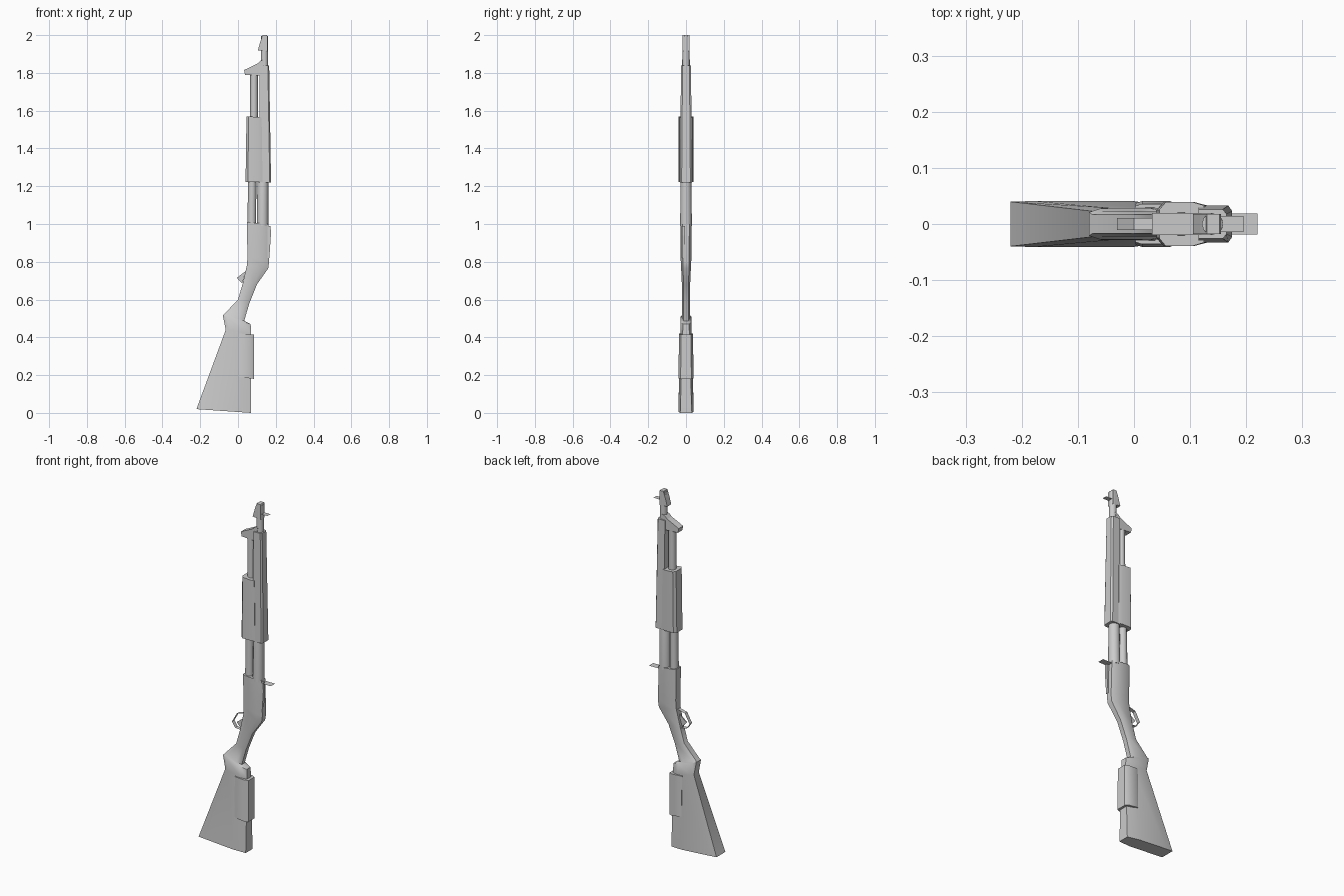
import bpy, bmesh, math

if "Cube" in bpy.data.objects:
    bpy.data.objects.remove(bpy.data.objects["Cube"])


def finish(name, verts, faces, smooth=None):
    me = bpy.data.meshes.new(name)
    me.from_pydata(verts, [], faces)
    bm = bmesh.new()
    bm.from_mesh(me)
    bmesh.ops.recalc_face_normals(bm, faces=bm.faces)
    bm.to_mesh(me)
    bm.free()
    ob = bpy.data.objects.new(name, me)
    bpy.context.collection.objects.link(ob)
    if smooth:
        bpy.ops.object.select_all(action='DESELECT')
        ob.select_set(True)
        bpy.context.view_layer.objects.active = ob
        bpy.ops.object.shade_smooth_by_angle(angle=math.radians(smooth))
    return ob


def loft(name, rings, smooth=40):
    n = len(rings[0])
    verts = [p for r in rings for p in r]
    faces = [(k * n + i, k * n + (i + 1) % n, (k + 1) * n + (i + 1) % n, (k + 1) * n + i)
             for k in range(len(rings) - 1) for i in range(n)]
    faces += [tuple(range(n)), tuple(range(len(verts) - n, len(verts)))]
    return finish(name, verts, faces, smooth)


def section(xl, zl, xr, zr, w, left=.75, right=.6):
    # chamfered cross-section between an underside point and a top point
    half = [(0, w * left), (.14, w), (.75, w), (1, w * right)]
    pts = half + [(t, -y) for t, y in reversed(half)]
    return [(xl + (xr - xl) * t, y, zl + (zr - zl) * t) for t, y in pts]


def prism(name, profile, y0, y1):
    return loft(name, [[(x, y, z) for x, z in profile] for y in (y0, y1)], None)


def tube(name, stations, sides=10):
    # stations: centre x, height, radius
    return loft(name, [[(x + r * math.cos(2 * math.pi * i / sides),
                         r * math.sin(2 * math.pi * i / sides), z)
                        for i in range(sides)] for x, z, r in stations])


def strip(name, path, hw):
    # thin sheet following a path in the side profile
    verts = [(x, y, z) for x, z in path for y in (-hw, hw)]
    faces = [(2 * i, 2 * i + 1, 2 * i + 3, 2 * i + 2) for i in range(len(path) - 1)]
    return finish(name, verts, faces)


# Stock, grip and receiver as one continuous body
loft("stock_and_receiver", [
    section(-.22, .02, .07, 0, .041, .97, .75),
    section(-.065, .44, .07, .42, .029),
    section(-.08, .515, .067, .47, .028),
    section(-.074, .522, .033, .487, .022),
    section(0, .60, .06, .58, .022),
    section(.025, .685, .10, .68, .022),
    section(.048, .785, .16, .765, .026),
    section(.05, .83, .165, .80, .028),
    section(.047, 1.01, .16, 1.0, .029),
])

# Sleeve wrapped around the top of the stock
loft("stock_sleeve", [
    section(.003, .19, .085, .18, .041, .9, .7),
    section(.003, .42, .085, .415, .036, .9, .7),
])

# Trigger and guard
strip("trigger_guard", [(.045, .78), (.0, .768), (-.03, .715), (-.01, .685), (.025, .68)], .011)
prism("trigger", [(-.006, .715), (.042, .752), (.022, .685)], -.003, .003)

# Barrel and magazine tube
tube("barrel", [(.13, .99, .031), (.132, 1.22, .029), (.14, 1.3, .02), (.14, 1.995, .019)], 12)
tube("magazine_tube", [(.073, .99, .023), (.075, 1.22, .022), (.085, 1.6, .021), (.085, 1.82, .02)])

# Sliding fore-end
loft("fore_end", [
    section(.04, 1.222, .13, 1.222, .039, .65, .85),
    section(.045, 1.57, .125, 1.565, .039, .65, .85),
])

# Upper barrel shroud
loft("barrel_shroud", [[(x, y, z) for x, y in
                        ((a, -w), (b - .007, -w), (b, -w * .7), (b, w * .7), (b - .007, w), (a, w))]
                       for a, b, z, w in ((.115, .175, 1.22, .033), (.115, .165, 1.84, .026))], 25)

# Bracket tying tube and barrel together
prism("front_bracket", [(.037, 1.79), (.12, 1.785), (.14, 1.87), (.12, 1.865), (.105, 1.85), (.032, 1.815)],
      -.02, .02)

# Muzzle block
prism("muzzle_block", [(.105, 1.92), (.155, 1.915), (.155, 1.995), (.152, 2.0), (.13, 2.0), (.118, 1.965)],
      -.018, .018)

# Sights: thin upright plates and a slim leaf
strip("front_sight", [(.15, 1.945), (.195, 1.945)], .014)
strip("rear_sight", [(.16, .985), (.22, .985)], .019)
prism("sight_leaf", [(.155, .99), (.173, .99), (.174, .94), (.166, .82), (.155, .82)], -.021, -.006)
